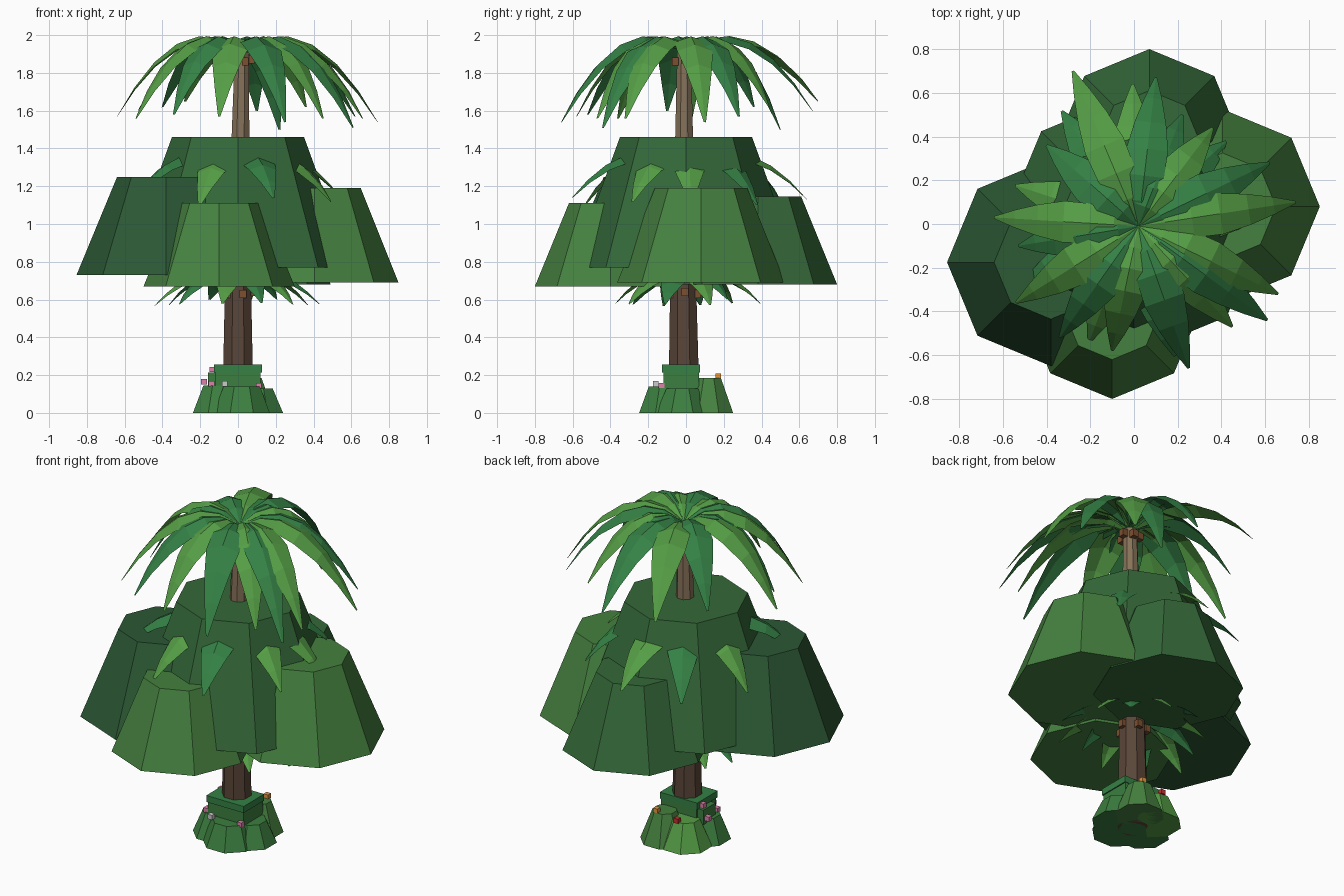
import bpy, bmesh, math, random
from mathutils import Vector

if "Cube" in bpy.data.objects:
    bpy.data.objects.remove(bpy.data.objects["Cube"])

random.seed(4)


def mat(name, r, g, b):
    m = bpy.data.materials.new(name)
    m.diffuse_color = (r, g, b, 1)
    m.use_nodes = True
    m.node_tree.nodes["Principled BSDF"].inputs["Base Color"].default_value = m.diffuse_color
    return m


BARK = mat("bark", 0.10, 0.06, 0.04)
PALE_BARK = mat("pale_bark", 0.24, 0.17, 0.10)
NUT = mat("nut", 0.20, 0.08, 0.03)
LEAF_LIGHT = mat("leaf_light", 0.09, 0.34, 0.06)
LEAF_DARK = mat("leaf_dark", 0.035, 0.22, 0.06)
CANOPY_DARK = mat("canopy_dark", 0.025, 0.10, 0.035)
CANOPY_MID = mat("canopy_mid", 0.035, 0.14, 0.04)
CANOPY_LIGHT = mat("canopy_light", 0.06, 0.22, 0.05)
BUSH = mat("bush", 0.045, 0.21, 0.05)
PINK = mat("pink", 0.75, 0.22, 0.42)
WHITE = mat("white", 0.75, 0.75, 0.75)
ORANGE = mat("orange", 0.80, 0.30, 0.05)
RED = mat("red", 0.55, 0.03, 0.03)


def finish(name, bm, *mats):
    me = bpy.data.meshes.new(name)
    bm.to_mesh(me)
    bm.free()
    ob = bpy.data.objects.new(name, me)
    for m in mats:
        me.materials.append(m)
    bpy.context.collection.objects.link(ob)
    return ob


def frustum(name, sides, rings, m, turn=0.0):
    """Closed polygonal tube through rings of (x, y, z, radius)."""
    bm = bmesh.new()
    loops = []
    for x, y, z, r in rings:
        loops.append([bm.verts.new((x + r * math.cos(turn + math.tau * i / sides),
                                    y + r * math.sin(turn + math.tau * i / sides), z))
                      for i in range(sides)])
    for a, b in zip(loops, loops[1:]):
        for i in range(sides):
            j = (i + 1) % sides
            bm.faces.new((a[i], a[j], b[j], b[i]))
    bm.faces.new(loops[0][::-1])
    bm.faces.new(loops[-1])
    return finish(name, bm, m)


def box(name, x, y, z, sx, sy, sz, m):
    bm = bmesh.new()
    bmesh.ops.create_cube(bm, size=1)
    for v in bm.verts:
        v.co = (x + v.co.x * sx, y + v.co.y * sy, z + v.co.z * sz)
    return finish(name, bm, m)


def crown(name, base, tips, width, rise):
    """Ring of creased fronds that rise, then droop to the given tips."""
    bm = bmesh.new()
    base = Vector(base)
    shape = [(0, .15), (.17, .6), (.34, .95), (.52, 1), (.70, .75), (.86, .42), (1, .06)]
    for n, tip in enumerate(tips):
        d = Vector(tip) - base
        side = Vector((-d.y, d.x, 0)).normalized()
        s = 4 * rise - 2 * d.z
        k = (s + math.sqrt(max(0, s * s - 4 * d.z * d.z))) / 2
        rows = []
        for t, w in shape:
            mid = base + d * t + Vector((0, 0, k * t * (1 - t)))
            off = side * w * width
            drop = Vector((0, 0, -0.35 * w * width))
            rows.append([bm.verts.new(p) for p in (mid - off + drop, mid, mid + off + drop)])
        for a, b in zip(rows, rows[1:]):
            for i in (0, 1):
                f = bm.faces.new((a[i], b[i], b[i + 1], a[i + 1]))
                f.material_index = n % 2
    return finish(name, bm, LEAF_LIGHT, LEAF_DARK)


def ring_tips(count, lo, hi, z, jitter, turn):
    out = []
    for i in range(count):
        a = turn + math.tau * i / count + random.uniform(-.1, .1)
        r = random.uniform(lo, hi)
        out.append((r * math.cos(a), r * math.sin(a), z + random.uniform(-jitter, jitter)))
    return out


# Trunks
frustum("lower_trunk", 8, [(0, -.01, 0, .09), (0, -.015, .66, .075), (0, -.01, 1.3, .058)], BARK, math.pi / 8)
frustum("upper_trunk", 8, [(.01, -.01, 1.25, .056), (.02, -.01, 1.91, .04)], PALE_BARK, math.pi / 8)

# Canopy masses: x, y, bottom, top, bottom radius, top radius
for name, x, y, z0, z1, r0, r1, m in [
        ("canopy_centre", 0, 0, .77, 1.46, .60, .35, CANOPY_MID),
        ("canopy_left", -.38, -.175, .73, 1.25, .475, .26, CANOPY_DARK),
        ("canopy_right", .405, .08, .69, 1.19, .445, .245, CANOPY_LIGHT),
        ("canopy_front", -.10, -.40, .67, 1.11, .40, .22, CANOPY_LIGHT),
        ("canopy_back", .07, .38, .68, 1.145, .42, .23, CANOPY_MID)]:
    frustum(name, 8, [(x, y, z0, r0), (x, y, z1, r1)], m)

# Palm crowns
crown("top_crown", (.02, -.01, 1.915),
      [(.74, .10, 1.54), (.62, .28, 1.57), (.36, .44, 1.62), (.10, .67, 1.60), (-.28, .70, 1.65),
       (-.40, .36, 1.62), (-.64, .03, 1.57), (-.53, -.10, 1.60), (-.54, -.36, 1.56),
       (-.34, -.52, 1.58), (-.10, -.58, 1.57), (.25, -.66, 1.54), (.45, -.47, 1.56),
       (.61, -.44, 1.51), (.66, -.32, 1.56), (.22, .50, 1.50)], .095, .08)
crown("middle_crown", (0, 0, 1.30), ring_tips(9, .56, .66, 1.11, .04, .1), .10, .08)
crown("lower_crown", (0, 0, .72), ring_tips(12, .28, .50, .585, .02, .3), .075, .03)

# Nuts under the crowns
for z, r, x in [(1.86, .05, .02), (.63, .075, 0)]:
    for i in range(5):
        a = math.tau * i / 5 - 1.2
        box("nut", x + r * math.cos(a), -.01 + r * math.sin(a), z + .01 * (i % 2), .036, .036, .042, NUT)

# Base bushes
for name, x, y, h, r0, r1, m in [
        ("bush_front", .02, -.10, .14, .16, .105, BUSH),
        ("bush_right", .10, -.02, .13, .15, .09, BUSH),
        ("bush_left", -.10, -.04, .145, .15, .09, BUSH),
        ("bush_back_right", .06, .12, .185, .14, .07, CANOPY_LIGHT),
        ("bush_back_left", -.07, .10, .16, .15, .08, LEAF_LIGHT)]:
    frustum(name, 8, [(x, y, 0, r0), (x, y, h, r1)], m, math.pi / 8)
box("bush_core", 0, -.025, .165, .24, .19, .11, BUSH)
box("bush_left_block", -.11, .0, .17, .10, .12, .09, BUSH)
box("bush_cap", 0, -.027, .235, .254, .20, .04, LEAF_DARK)

# Flowers
for x, y, z, m in [(-.18, .04, .165, PINK), (-.14, -.10, .155, PINK), (-.07, -.16, .155, WHITE),
                   (.11, -.13, .145, PINK), (-.135, .03, .23, PINK), (.08, .17, .195, ORANGE),
                   (-.06, .17, .17, RED)]:
    box("flower", x, y, z, .03, .03, .028, m)
